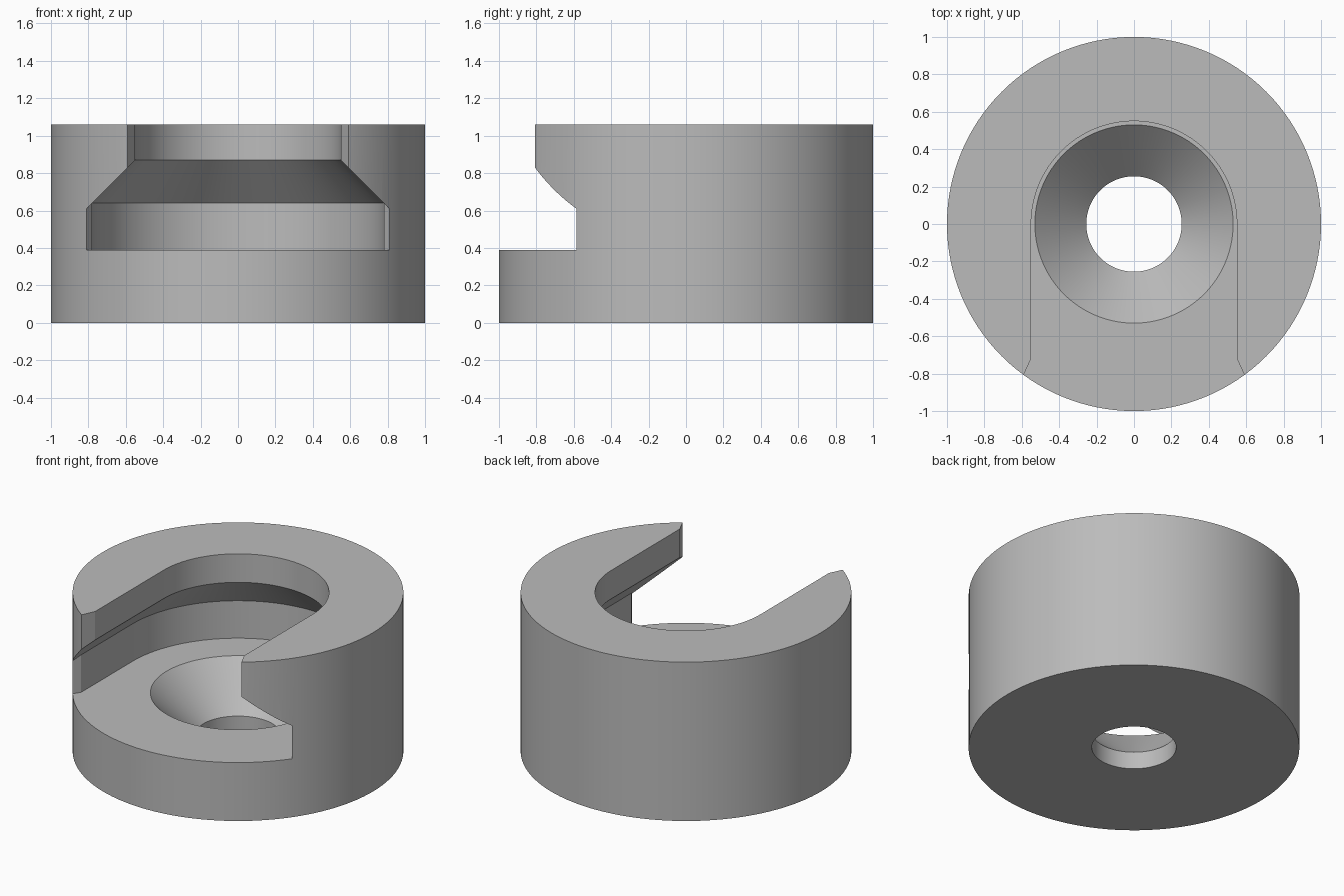
import bpy, bmesh, math

HEIGHT = 1.06
FLOOR = 0.39
SLANT = 1.42      # half width plus height is constant on the sloped shoulder

if "Cube" in bpy.data.objects:
    bpy.data.objects.remove(bpy.data.objects["Cube"], do_unlink=True)

metal = bpy.data.materials.new("plain grey metal")
metal.use_nodes = True
GREY = (0.5, 0.5, 0.5, 1)
metal.diffuse_color = GREY
metal.node_tree.nodes["Principled BSDF"].inputs["Base Color"].default_value = GREY


def make_object(name, bm):
    bmesh.ops.recalc_face_normals(bm, faces=bm.faces)
    mesh = bpy.data.meshes.new(name)
    bm.to_mesh(mesh)
    bm.free()
    mesh.materials.append(metal)
    obj = bpy.data.objects.new(name, mesh)
    bpy.context.collection.objects.link(obj)
    return obj


def skin(bm, rings, closed):
    """Join neighbouring point rows with quads."""
    count = len(rings)
    for i in range(count if closed else count - 1):
        a, b = rings[i], rings[(i + 1) % count]
        for j in range(len(a) - 1):
            bm.faces.new((a[j], b[j], b[j + 1], a[j + 1]))


def lathe(name, profile, steps=128):
    """Solid of revolution with flat end caps."""
    bm = bmesh.new()
    rings = []
    for i in range(steps):
        t = math.tau * i / steps
        rings.append([bm.verts.new((r * math.cos(t), r * math.sin(t), z))
                      for r, z in profile])
    skin(bm, rings, True)
    bm.faces.new([ring[0] for ring in rings])
    bm.faces.new([ring[-1] for ring in rings])
    return make_object(name, bm)


def section(low, high):
    """Half width and height of the stepped slot wall."""
    return [(low, FLOOR), (low, SLANT - low), (high, SLANT - high), (high, HEIGHT + 0.1)]


def slot(name, steps=64):
    """U-shaped slot with a round back and a flared mouth."""
    bm = bmesh.new()
    # y, lower half width, upper half width
    stations = [(-0.54, 0.78, 0.55), (-0.64, 0.845, 0.55), (-0.72, 0.845, 0.55),
                (-0.85, 0.845, 0.61), (-1.1, 0.845, 0.61)]

    def straight(side, rows):
        return [[bm.verts.new((side * w, y, z)) for w, z in section(low, high)]
                for y, low, high in rows]

    rings = straight(1, reversed(stations))
    for i in range(steps + 1):
        t = math.pi * i / steps
        rings.append([bm.verts.new((w * math.cos(t), w * math.sin(t), z))
                      for w, z in section(0.78, 0.55)])
    rings += straight(-1, stations)
    skin(bm, rings, False)
    bm.faces.new([ring[0] for ring in rings])
    bm.faces.new([ring[-1] for ring in rings])
    bm.faces.new(rings[0] + rings[-1][::-1])
    return make_object(name, bm)


# Round body, then the slot and the countersunk screw hole cut from it
body = lathe("slotted_body", [(1, 0), (1, HEIGHT)])
cutters = [slot("slot_cutter"),
           lathe("screw_hole_cutter", [(0.255, -0.1), (0.255, 0.115), (0.55, 0.41)])]

bpy.ops.object.select_all(action='DESELECT')
body.select_set(True)
bpy.context.view_layer.objects.active = body
for cutter in cutters:
    cutter.hide_render = True
    cut = body.modifiers.new("cut", 'BOOLEAN')
    cut.operation = 'DIFFERENCE'
    cut.solver = 'EXACT'
    cut.object = cutter
    bpy.ops.object.modifier_apply(modifier=cut.name)
    bpy.data.objects.remove(cutter, do_unlink=True)

bpy.ops.object.shade_smooth_by_angle(angle=math.radians(20))
